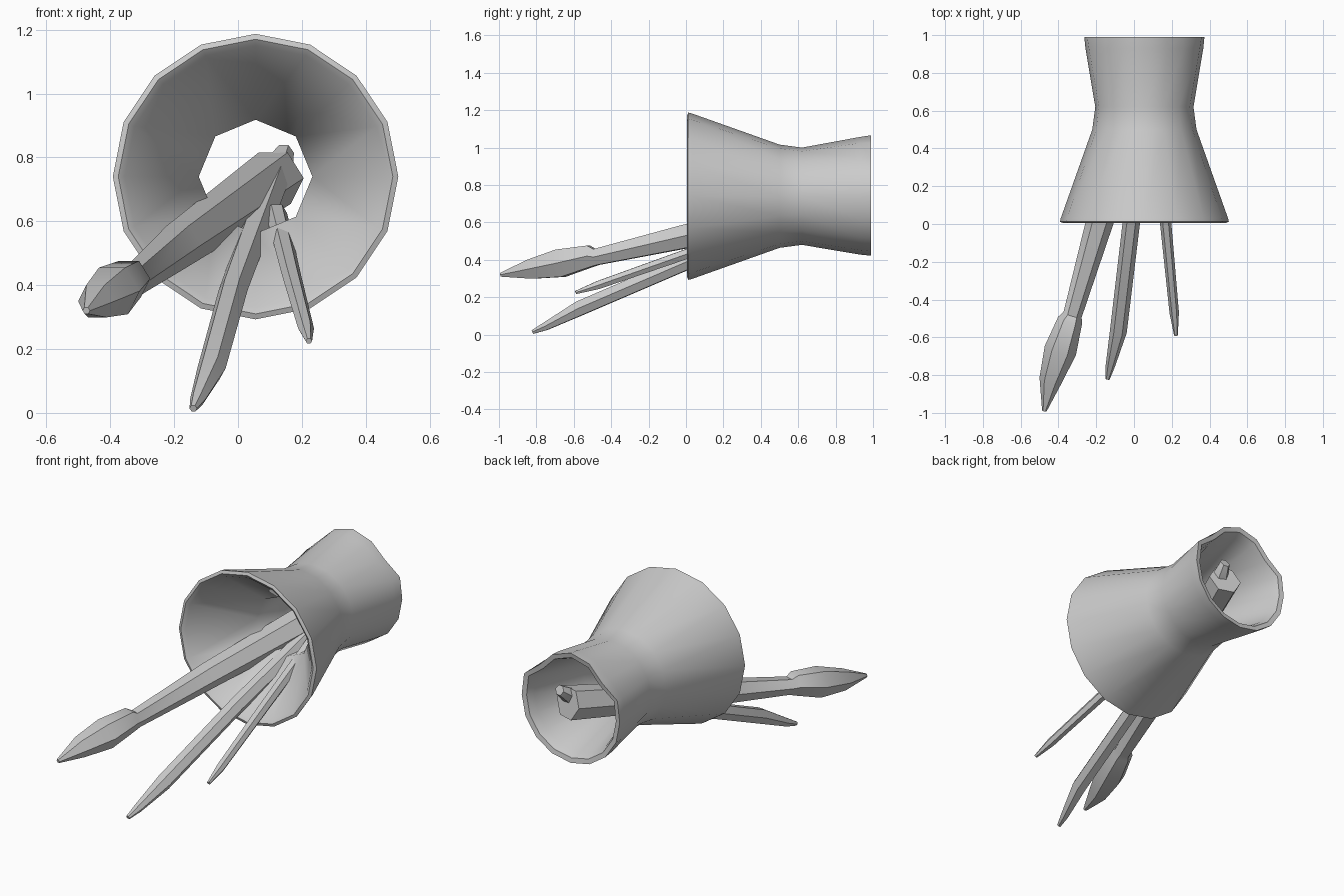
import bpy, bmesh, math
from mathutils import Vector

if "Cube" in bpy.data.objects:
    bpy.data.objects.remove(bpy.data.objects["Cube"])


def finish(name, bm, angle):
    bmesh.ops.remove_doubles(bm, verts=bm.verts, dist=0.0005)
    bmesh.ops.recalc_face_normals(bm, faces=bm.faces)
    mesh = bpy.data.meshes.new(name)
    bm.to_mesh(mesh)
    bm.free()
    ob = bpy.data.objects.new(name, mesh)
    bpy.context.collection.objects.link(ob)
    bpy.ops.object.select_all(action='DESELECT')
    ob.select_set(True)
    bpy.context.view_layer.objects.active = ob
    bpy.ops.object.shade_smooth_by_angle(angle=math.radians(angle))
    return ob


def bridge(bm, a, b):
    n = len(a)
    for i in range(n):
        j = (i + 1) % n
        bm.faces.new((a[i], a[j], b[j], b[i]))


# Hollow flared sleeve: closed (y, radius) profile swept around the y axis
def sleeve():
    profile = [(0.99, 0.318), (0.93, 0.312), (0.62, 0.26), (0.5, 0.276),
               (0.03, 0.443), (0.012, 0.447), (0.005, 0.43), (0.02, 0.41),
               (0.35, 0.178), (0.6, 0.185), (0.94, 0.27), (0.985, 0.29)]
    sides, throat, back = 16, 8, (0, 1, 10, 11)
    dents = {2: 0.03, 3: 0.008, 6: 0.03, 1: -0.01, 7: -0.01, 4: -0.008}
    bm = bmesh.new()
    rings = []
    for k, (y, r) in enumerate(profile):
        ring = []
        for i in range(sides):
            step = i - i % 2 if k == throat else i   # throat has half the sides
            t = 2 * math.pi * step / sides
            rr = r
            if k in back:                            # crumpled upper back edge
                rr -= dents.get(i, 0) * (0.6 if k in (1, 10) else 1)
            ring.append(bm.verts.new((0.055 + rr * math.cos(t), y,
                                      0.74 + rr * math.sin(t))))
        rings.append(ring)
    for k in range(len(rings)):
        bridge(bm, rings[k], rings[(k + 1) % len(rings)])
    finish("flared_sleeve", bm, 50)


# Six-sided tapering spike lofted along (x, y, z, radius) points
def spike(name, path, sides=6):
    pts = [Vector(p[:3]) for p in path]
    d = (pts[-1] - pts[0]).normalized()
    u = d.cross(Vector((0, 0, 1))).normalized()
    v = u.cross(d)
    bm = bmesh.new()
    rings = []
    for c, p in zip(pts, path):
        rings.append([bm.verts.new(c + p[3] * (
            u * math.cos(2 * math.pi * i / sides) +
            v * math.sin(2 * math.pi * i / sides))) for i in range(sides)])
    for a, b in zip(rings, rings[1:]):
        bridge(bm, a, b)
    bm.faces.new(rings[0])
    bm.faces.new(rings[-1])
    finish(name, bm, 40)


sleeve()

# Thick spike with a wider spear head
spike("large_spike", [
    (0.115, 0.93, 0.735, 0.095), (-0.185, 0.0, 0.525, 0.072),
    (-0.325, -0.48, 0.415, 0.05), (-0.338, -0.51, 0.42, 0.066),
    (-0.39, -0.67, 0.382, 0.086), (-0.443, -0.83, 0.35, 0.06),
    (-0.475, -0.99, 0.32, 0.012)])

# Long thin spike
spike("long_spike", [
    (0.145, 0.965, 0.815, 0.03), (0.125, 0.9, 0.765, 0.05),
    (-0.015, 0.0, 0.385, 0.046), (-0.083, -0.57, 0.14, 0.045),
    (-0.125, -0.75, 0.045, 0.025), (-0.14, -0.82, 0.014, 0.012)])

# Short thin spike
spike("short_spike", [
    (0.12, 0.55, 0.625, 0.034), (0.168, 0.0, 0.43, 0.03),
    (0.213, -0.47, 0.265, 0.025), (0.222, -0.59, 0.225, 0.01)])
